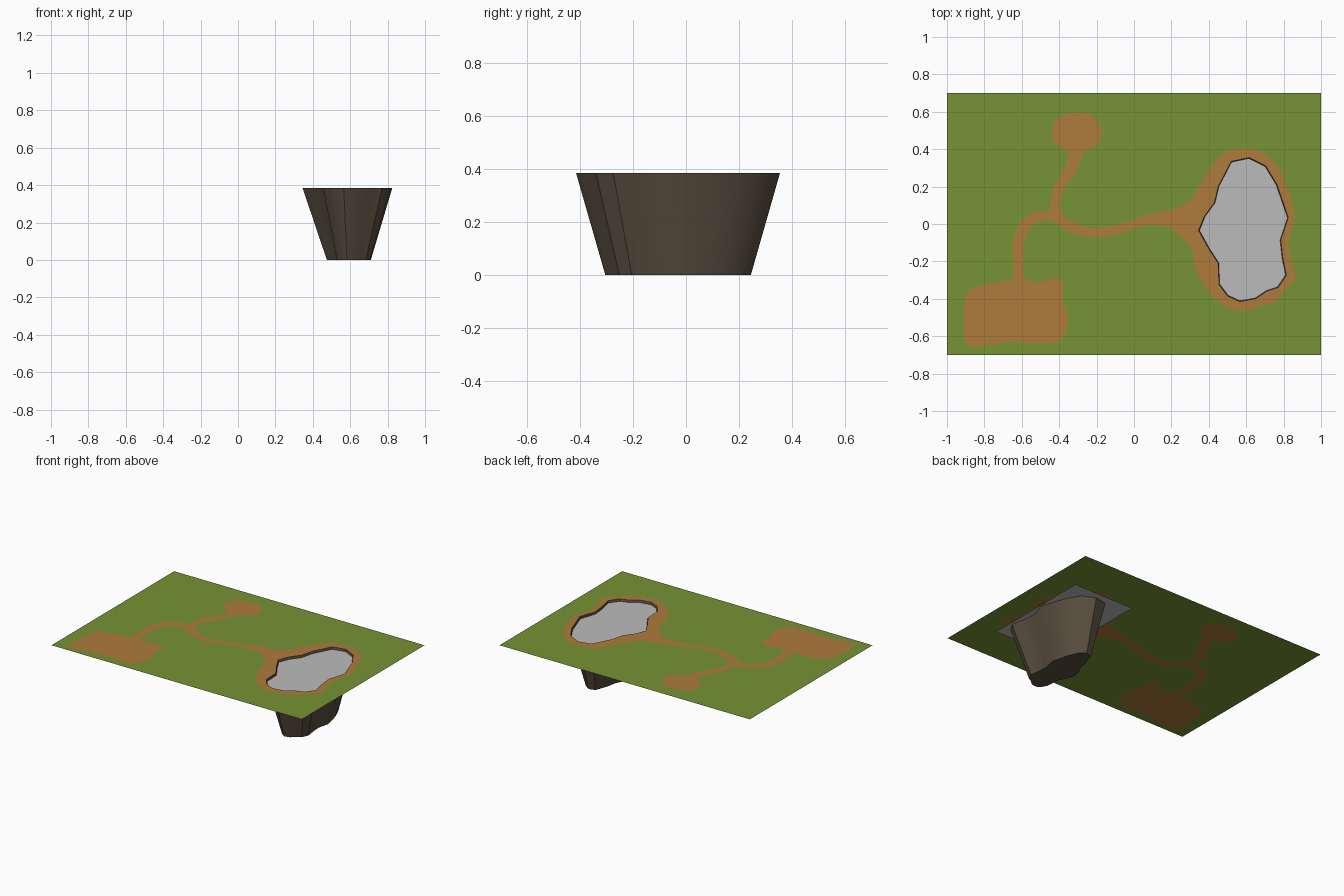
import bpy, bmesh, math
from mathutils import Vector
from mathutils.geometry import delaunay_2d_cdt

if "Cube" in bpy.data.objects:
    bpy.data.objects.remove(bpy.data.objects["Cube"])

TOP = 0.385


def material(name, rgb):
    m = bpy.data.materials.new(name)
    m.diffuse_color = (*rgb, 1)
    m.use_nodes = True
    m.node_tree.nodes["Principled BSDF"].inputs["Base Color"].default_value = m.diffuse_color
    return m


grass = material("grass_green", (0.185, 0.29, 0.035))
dirt = material("dirt_orange", (0.43, 0.20, 0.046))
rock = material("dark_rock", (0.098, 0.073, 0.048))
grey = material("pool_grey", (0.5, 0.5, 0.5))


def make_object(name, bm, mats):
    me = bpy.data.meshes.new(name)
    bm.to_mesh(me)
    bm.free()
    ob = bpy.data.objects.new(name, me)
    bpy.context.collection.objects.link(ob)
    for m in mats:
        me.materials.append(m)
    return ob


def spline(pts, closed, steps=4):
    """Catmull-Rom curve through points of any dimension."""
    pts = [Vector(p) for p in pts]
    n, out = len(pts), []
    for i in range(n if closed else n - 1):
        a, b, c, d = [pts[(i + k) % n] if closed else pts[min(max(i + k, 0), n - 1)]
                      for k in (-1, 0, 1, 2)]
        for s in range(steps):
            t = s / steps
            out.append(0.5 * (2 * b + (c - a) * t + (2 * a - 5 * b + 4 * c - d) * t * t
                              + (3 * b - a - 3 * c + d) * t ** 3))
    return out if closed else out + [pts[-1]]


def ribbon(pts):
    """Path outline from (x, y, half width) centre points."""
    c = spline(pts, False)
    left, right = [], []
    for i, p in enumerate(c):
        d = (c[min(i + 1, len(c) - 1)] - c[max(i - 1, 0)]).to_2d().normalized()
        side = Vector((-d.y, d.x)) * p.z
        left.append(p.to_2d() + side)
        right.append(p.to_2d() - side)
    return left + right[::-1]


def inside(p, poly):
    hit = False
    for a, b in zip(poly, poly[1:] + poly[:1]):
        if (a.y > p.y) != (b.y > p.y) and p.x < a.x + (p.y - a.y) * (b.x - a.x) / (b.y - a.y):
            hit = not hit
    return hit


# Outline of the pit opening
pit = [Vector(p) for p in [
    (.52, .335), (.615, .355), (.705, .31), (.765, .21), (.825, .035), (.785, -.085),
    (.795, -.18), (.815, -.275), (.77, -.34), (.71, -.36), (.65, -.40), (.565, -.415),
    (.50, -.385), (.455, -.325), (.45, -.21), (.395, -.125), (.345, -.035), (.375, .04),
    (.43, .115), (.45, .20)]]

# Dirt patches: bank round the pit, yard, round clearing and two paths
bank = spline([(.50, .39), (.59, .405), (.68, .385), (.76, .32), (.81, .215), (.85, .10),
               (.855, .01), (.825, -.085), (.84, -.2), (.862, -.285), (.81, -.35),
               (.755, -.415), (.68, -.435), (.59, -.465), (.49, -.44), (.415, -.38),
               (.37, -.325), (.325, -.22), (.31, -.135), (.25, -.065), (.20, -.02),
               (.20, .075), (.26, .095), (.325, .155), (.37, .24), (.42, .32)], True)
yard = spline([(-.50, -.31), (-.415, -.29), (-.375, -.335), (-.385, -.40), (-.355, -.49),
               (-.385, -.615), (-.50, -.64), (-.66, -.63), (-.80, -.65), (-.895, -.645),
               (-.91, -.54), (-.90, -.40), (-.875, -.35), (-.77, -.32), (-.64, -.30)], True)
clearing = spline([(-.415, .43), (-.44, .49), (-.415, .555), (-.35, .59), (-.27, .595),
                   (-.205, .56), (-.17, .49), (-.205, .42), (-.31, .38)], True)
main_path = ribbon([(-.615, -.35, .04), (-.617, -.27, .03), (-.62, -.2, .029), (-.618, -.11, .03),
                    (-.59, -.02, .03), (-.54, .03, .028), (-.47, .045, .026), (-.41, .03, .028),
                    (-.33, -.02, .03), (-.22, -.047, .025), (-.1, -.03, .023), (.03, .01, .024),
                    (.13, .03, .035), (.22, .028, .052)])
branch_path = ribbon([(-.41, .02, .035), (-.42, .1, .026), (-.405, .185, .027),
                      (-.355, .265, .03), (-.322, .335, .033), (-.31, .42, .045)])
patches = [bank, yard, clearing, main_path, branch_path]

# Ground sheet: cut along all outlines, pit opening removed, dirt faces recoloured
border = [Vector(p) for p in [(-1, -.7), (1, -.7), (1, .7), (-1, .7)]]
verts, edges = [], []
for loop in [border, pit] + patches:
    s, n = len(verts), len(loop)
    verts += loop
    edges += [(s + i, s + (i + 1) % n) for i in range(n)]
vs, _, fs, *_ = delaunay_2d_cdt(verts, edges, [], 0, 1e-5)
bm = bmesh.new()
bv = [bm.verts.new((v.x, v.y, TOP)) for v in vs]
for f in fs:
    mid = sum((vs[i] for i in f), Vector((0, 0))) / len(f)
    if inside(mid, pit):
        continue
    face = bm.faces.new([bv[i] for i in f])
    face.material_index = int(any(inside(mid, p) for p in patches))
    face.normal_update()
    if face.normal.z < 0:
        face.normal_flip()
make_object("ground", bm, [grass, dirt])

# Pit: tapered wall with a closed floor
bm = bmesh.new()
upper = [bm.verts.new((p.x, p.y, TOP)) for p in pit]
lower = [bm.verts.new((.60 + (p.x - .60) * .49, -.03 + (p.y + .03) * .714, 0)) for p in pit]
for i in range(len(pit)):
    j = (i + 1) % len(pit)
    bm.faces.new((upper[i], upper[j], lower[j], lower[i]))
bm.faces.new(lower)
bmesh.ops.recalc_face_normals(bm, faces=bm.faces)
pit_ob = make_object("pit_wall", bm, [rock])
bpy.context.view_layer.objects.active = pit_ob
pit_ob.select_set(True)
bpy.ops.object.shade_smooth_by_angle(angle=math.radians(35))

# Pool surface: flat rectangle just under the ground
bm = bmesh.new()
bm.faces.new([bm.verts.new((x, y, TOP - .016)) for x, y in
              [(.347, -.41), (.83, -.41), (.83, .395), (.347, .395)]])
make_object("pool_surface", bm, [grey])
